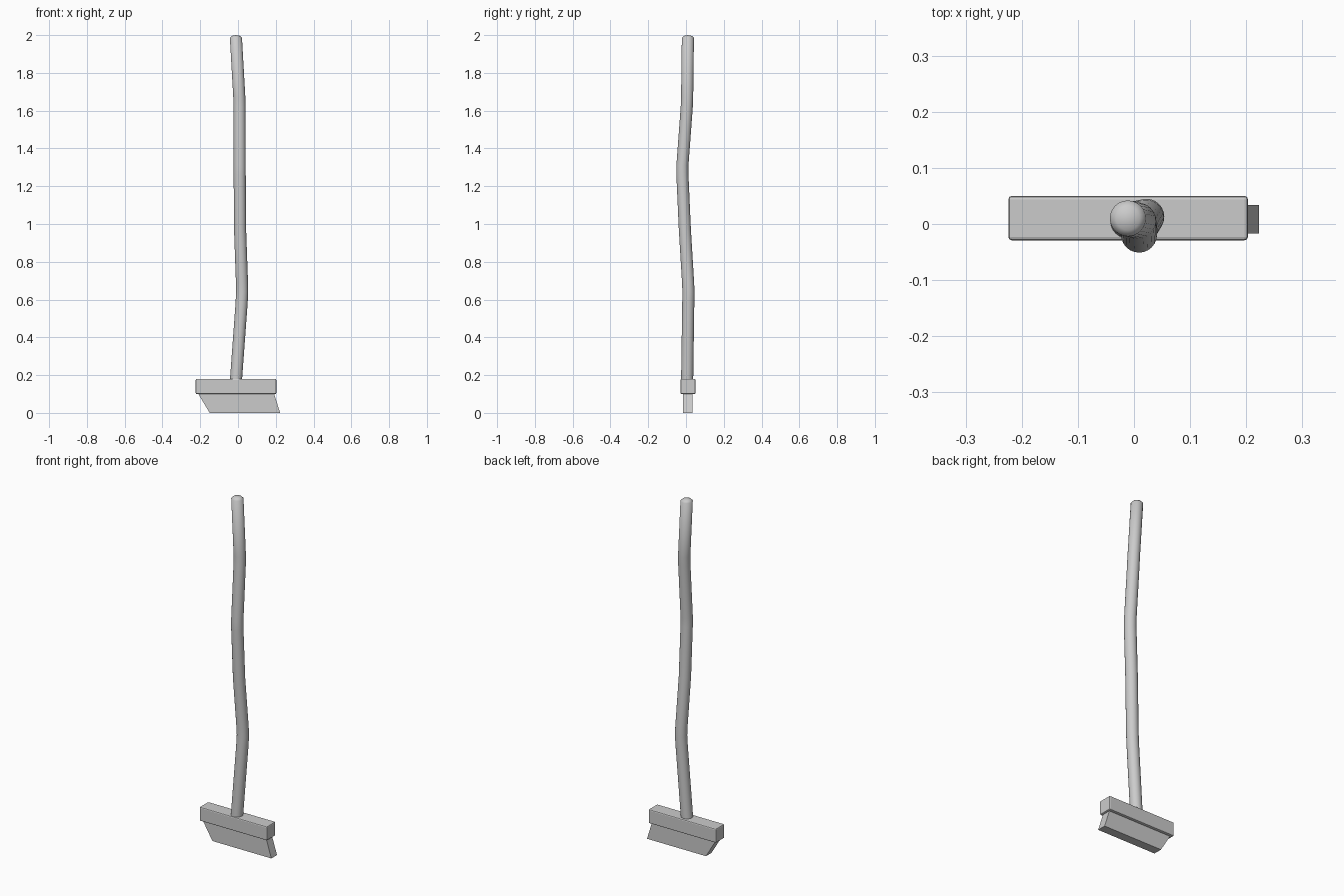
import bpy, bmesh, math

if "Cube" in bpy.data.objects:
    bpy.data.objects.remove(bpy.data.objects["Cube"])

SIDES = 24
RADIUS = 0.032


def finish(name, bm):
    bmesh.ops.recalc_face_normals(bm, faces=bm.faces)
    mesh = bpy.data.meshes.new(name)
    bm.to_mesh(mesh)
    bm.free()
    ob = bpy.data.objects.new(name, mesh)
    bpy.context.collection.objects.link(ob)
    return ob


def prism(name, bottom, top, y, z):
    """Box whose bottom and top x ranges may differ."""
    bm = bmesh.new()
    rings = [[bm.verts.new((px, py, pz)) for px, py in
              ((x[0], y[0]), (x[1], y[0]), (x[1], y[1]), (x[0], y[1]))]
             for x, pz in ((bottom, z[0]), (top, z[1]))]
    bm.faces.new(rings[0])
    bm.faces.new(rings[1])
    for i in range(4):
        j = (i + 1) % 4
        bm.faces.new((rings[0][i], rings[0][j], rings[1][j], rings[1][i]))
    return finish(name, bm)


# Crooked wooden handle: x, y, z, radius
path = [(-0.011, 0.006, 0.17, RADIUS), (0.019, 0.012, 0.58, RADIUS),
        (0.022, 0.013, 0.64, RADIUS), (0.021, 0.011, 0.69, RADIUS),
        (0.011, -0.006, 0.97, RADIUS), (0.009, -0.019, 1.26, RADIUS),
        (0.009, -0.019, 1.31, RADIUS), (0.008, 0.004, 1.62, RADIUS),
        (0.007, 0.006, 1.67, RADIUS), (-0.011, 0.010, 1.986, RADIUS),
        (-0.011, 0.010, 1.996, 0.021)]
bm = bmesh.new()
rings = [[bm.verts.new((x + r * math.cos(2 * math.pi * k / SIDES),
                        y + r * math.sin(2 * math.pi * k / SIDES), z))
          for k in range(SIDES)] for x, y, z, r in path]
for a, b in zip(rings, rings[1:]):
    for k in range(SIDES):
        n = (k + 1) % SIDES
        bm.faces.new((a[k], a[n], b[n], b[k]))
bm.faces.new(rings[0])
tip = bm.verts.new((-0.011, 0.010, 2.0))
for k in range(SIDES):
    bm.faces.new((rings[-1][k], rings[-1][(k + 1) % SIDES], tip))
handle = finish("handle", bm)
bpy.context.view_layer.objects.active = handle
handle.select_set(True)
bpy.ops.object.shade_smooth_by_angle(angle=math.radians(60))

# Broom head block with softened edges
head = prism("broom_head", (-0.224, 0.203), (-0.224, 0.203),
             (-0.029, 0.050), (0.10, 0.18))
bevel = head.modifiers.new("soft_edges", 'BEVEL')
bevel.width = 0.006
bevel.segments = 2

# Swept bristles, leaning to +x
prism("bristles", (-0.15, 0.223), (-0.213, 0.19),
      (-0.017, 0.034), (0.0, 0.105))
